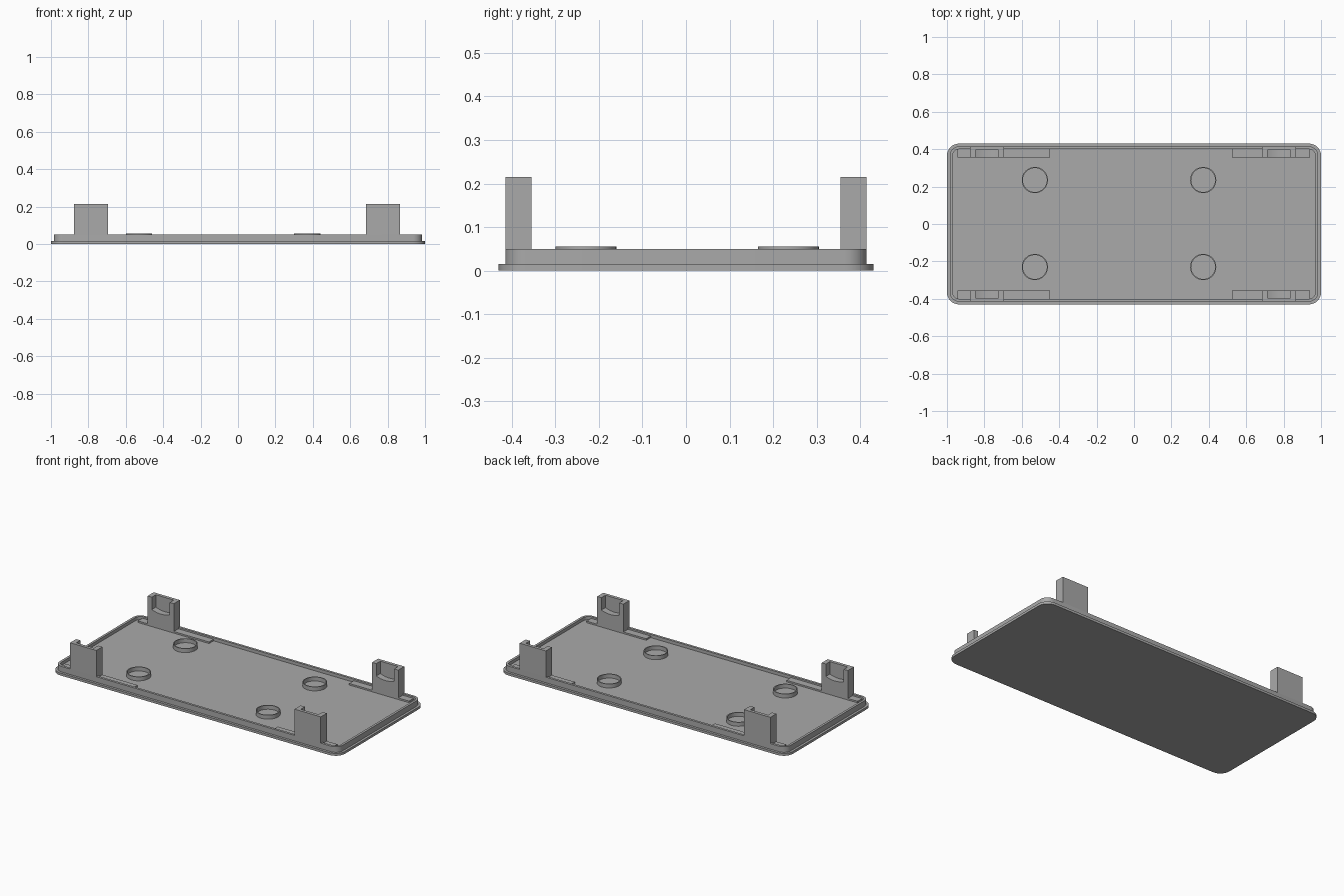
import bpy, bmesh, math
from mathutils import Vector

if "Cube" in bpy.data.objects:
    bpy.data.objects.remove(bpy.data.objects["Cube"])

grey = bpy.data.materials.new("grey plastic")
grey.diffuse_color = (0.40, 0.40, 0.40, 1)
grey.use_nodes = True
grey.node_tree.nodes["Principled BSDF"].inputs["Base Color"].default_value = grey.diffuse_color


def finish(name, bm):
    """Turn a bmesh into a named, shaded object."""
    bmesh.ops.recalc_face_normals(bm, faces=bm.faces)
    mesh = bpy.data.meshes.new(name)
    bm.to_mesh(mesh)
    bm.free()
    obj = bpy.data.objects.new(name, mesh)
    bpy.context.collection.objects.link(obj)
    mesh.materials.append(grey)
    bpy.context.view_layer.objects.active = obj
    obj.select_set(True)
    bpy.ops.object.shade_smooth_by_angle(angle=math.radians(30))
    obj.select_set(False)
    return obj


def prism(name, points, offset):
    """Extrude a closed outline along an offset."""
    bm = bmesh.new()
    face = bm.faces.new([bm.verts.new(p) for p in points])
    ext = bmesh.ops.extrude_face_region(bm, geom=[face])
    verts = [v for v in ext["geom"] if isinstance(v, bmesh.types.BMVert)]
    bmesh.ops.translate(bm, vec=Vector(offset), verts=verts)
    return finish(name, bm)


def box(name, x0, x1, y0, y1, z0, z1):
    pts = [(x0, y0, z0), (x1, y0, z0), (x1, y1, z0), (x0, y1, z0)]
    return prism(name, pts, (0, 0, z1 - z0))


def rounded(hx, hy, r, n=8):
    """Rounded rectangle outline."""
    pts = []
    for k, (sx, sy) in enumerate([(1, 1), (-1, 1), (-1, -1), (1, -1)]):
        for i in range(n + 1):
            a = (k + i / n) * math.pi / 2
            pts.append((sx * (hx - r) + r * math.cos(a),
                        sy * (hy - r) + r * math.sin(a)))
    return pts


def circle(cx, cy, r, n=48):
    return [(cx + r * math.cos(2 * math.pi * i / n),
             cy + r * math.sin(2 * math.pi * i / n)) for i in range(n)]


def wall(name, outer, inner, z0, z1):
    """Closed upright band between two matching outlines."""
    bm = bmesh.new()
    loops = [[bm.verts.new((x, y, z)) for x, y in line]
             for line, z in ((outer, z0), (outer, z1), (inner, z1), (inner, z0))]
    n = len(outer)
    for k in range(4):
        a, b = loops[k], loops[(k + 1) % 4]
        for i in range(n):
            j = (i + 1) % n
            bm.faces.new((a[i], a[j], b[j], b[i]))
    return finish(name, bm)


BASE, FLOOR, RIM, LEDGE, TOP = 0.015, 0.03, 0.05, 0.04, 0.215

# Base plate, raised floor and rim
prism("base_plate", [(x, y, 0) for x, y in rounded(1.0, 0.43, 0.065)], (0, 0, BASE))
prism("floor", [(x, y, BASE) for x, y in rounded(0.97, 0.40, 0.035)], (0, 0, FLOOR - BASE))
wall("rim", rounded(0.985, 0.415, 0.05), rounded(0.97, 0.40, 0.035), BASE, RIM)

# Four short tubes on the floor
for x in (-0.53, 0.37):
    for y in (-0.23, 0.235):
        wall("ring", circle(x, y, 0.07), circle(x, y, 0.064), FLOOR, 0.055)

# Ledges and pocketed clips along both long sides
for s in (-1, 1):
    for x0, x1 in ((-0.945, -0.45), (0.525, 0.94)):
        box("ledge", x0, x1, *sorted((s * 0.355, s * 0.40)), FLOOR, LEDGE)
    for cx in (-0.786, 0.775):
        h, p = 0.091, 0.062
        box("clip_wall", cx - h, cx + h, *sorted((s * 0.395, s * 0.415)), BASE, TOP)
        # U-shaped front with a gently dished pocket bottom
        xz = [(-h, FLOOR), (h, FLOOR), (h, TOP), (p, TOP)]
        for i in range(9):
            t = 1 - i / 4
            xz.append((p * t, 0.125 + 0.012 * t * t))
        xz += [(-p, TOP), (-h, TOP)]
        prism("clip_pocket", [(cx + x, s * 0.355, z) for x, z in xz], (0, s * 0.04, 0))
